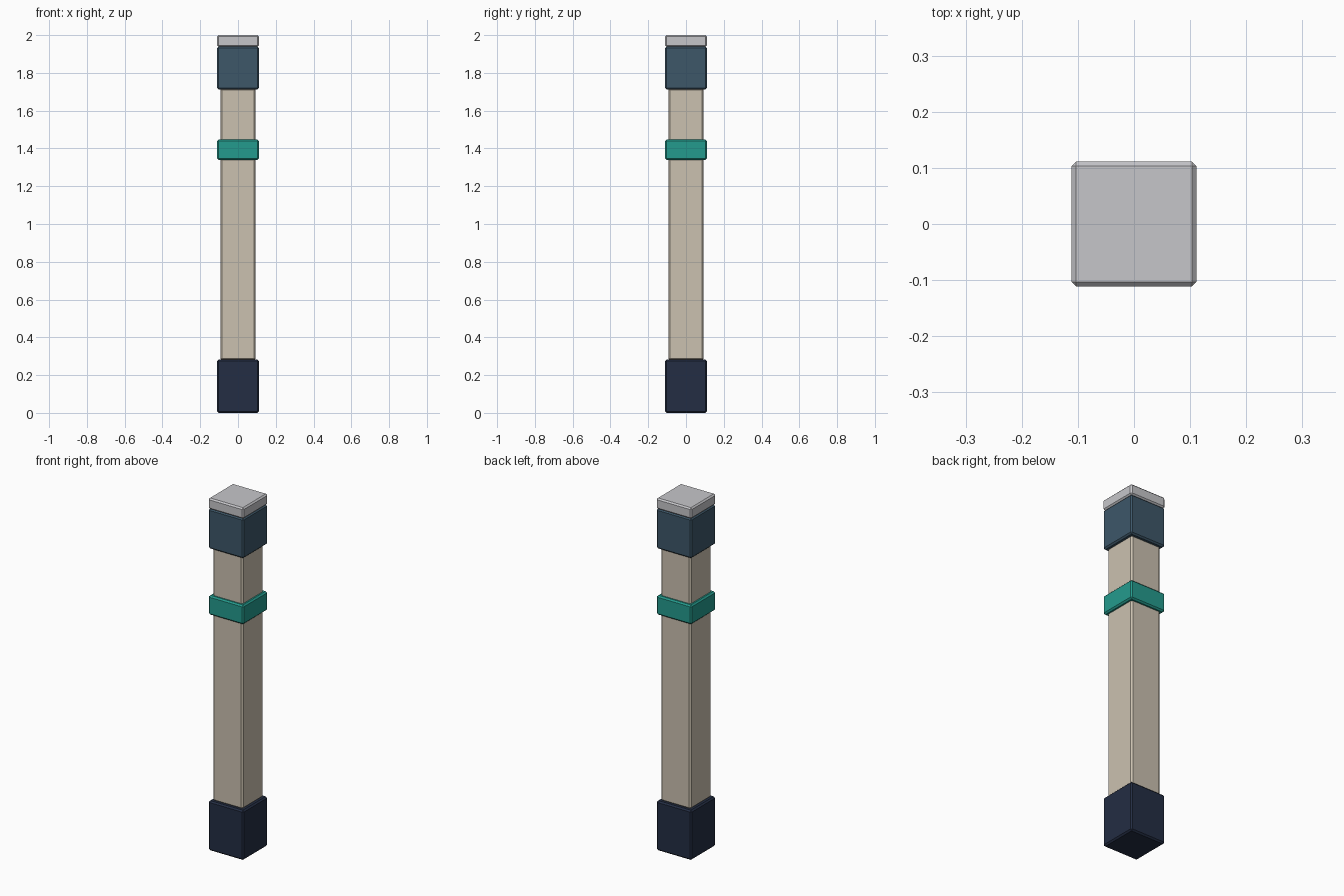
import bpy
import bmesh

cube = bpy.data.objects.get("Cube")
if cube:
    bpy.data.objects.remove(cube, do_unlink=True)


def linear(c):
    c /= 255
    return c / 12.92 if c <= 0.04045 else ((c + 0.055) / 1.055) ** 2.4


def material(name, rgb):
    colour = (*[linear(c) for c in rgb], 1)
    mat = bpy.data.materials.new(name)
    mat.use_nodes = True
    mat.diffuse_color = colour
    bsdf = mat.node_tree.nodes["Principled BSDF"]
    bsdf.inputs["Base Color"].default_value = colour
    bsdf.inputs["Roughness"].default_value = 0.7
    return mat


def block(name, width, bottom, top, mat, bevel=0.008):
    """Square block from bottom to top height with chamfered edges."""
    mesh = bpy.data.meshes.new(name)
    bm = bmesh.new()
    bmesh.ops.create_cube(bm, size=1)
    for v in bm.verts:
        v.co.x *= width
        v.co.y *= width
        v.co.z = bottom if v.co.z < 0 else top
    bmesh.ops.bevel(bm, geom=bm.edges[:], offset=bevel, segments=1,
                    affect='EDGES', profile=0.5)
    bm.to_mesh(mesh)
    bm.free()
    mesh.materials.append(mat)
    obj = bpy.data.objects.new(name, mesh)
    bpy.context.collection.objects.link(obj)
    return obj


navy = material("navy", (35, 45, 67))
beige = material("beige", (203, 193, 176))
teal = material("teal", (36, 155, 141))
slate = material("slate blue", (61, 87, 105))
grey = material("light grey", (198, 198, 202))

# Post from the ground up
block("base", 0.22, 0, 0.282, navy)
block("shaft", 0.187, 0.28, 1.717, beige)
block("band", 0.22, 1.338, 1.447, teal)
block("collar", 0.22, 1.713, 1.94, slate)
block("cap", 0.222, 1.938, 2.0, grey)
